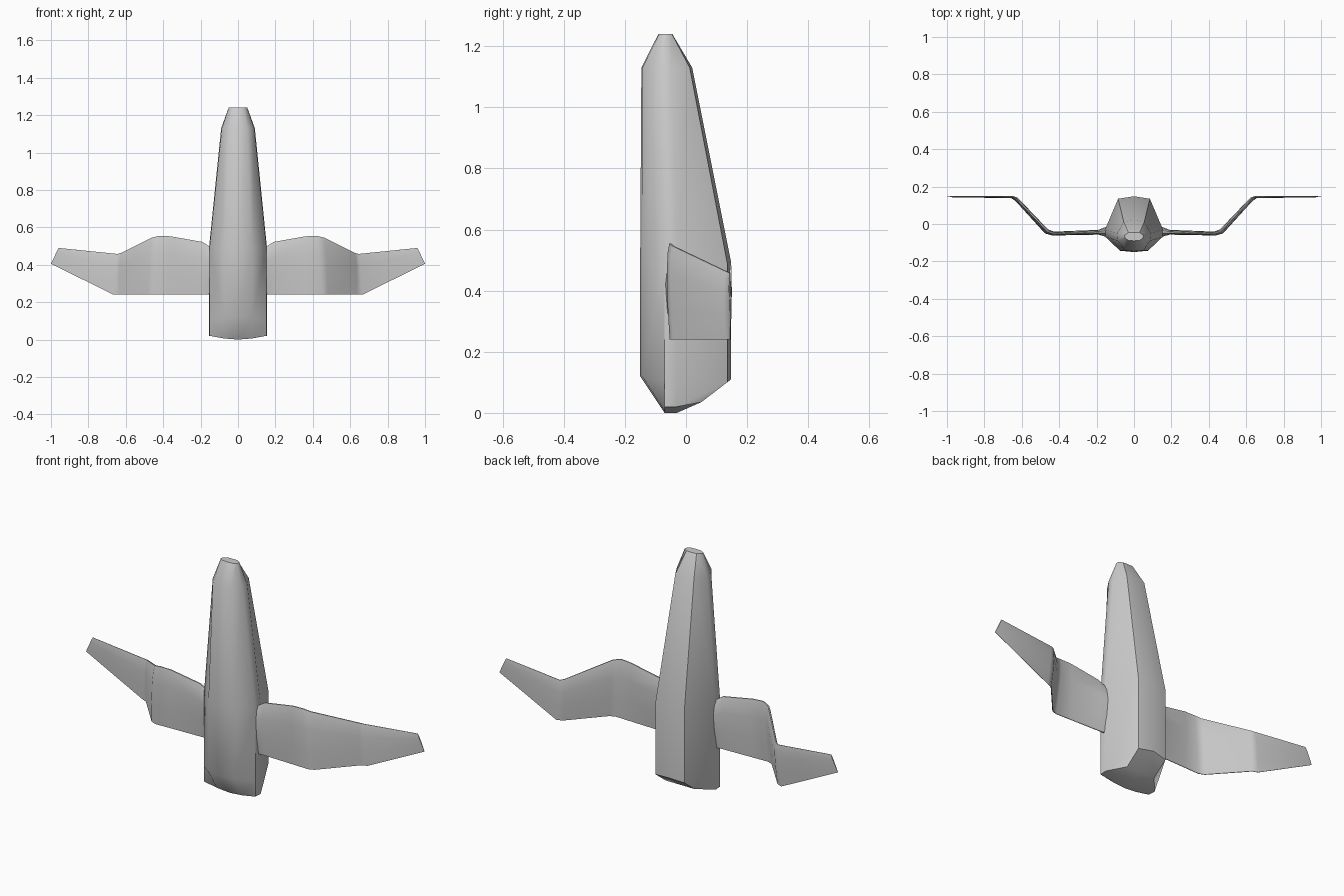
import bpy, bmesh
from math import radians
from mathutils import Vector

if "Cube" in bpy.data.objects:
    bpy.data.objects.remove(bpy.data.objects["Cube"])


def loft(bm, rings, closed):
    """Skin consecutive rings of points; returns the vertex rings."""
    vr = [[bm.verts.new(p) for p in r] for r in rings]
    n = len(vr[0])
    for a, b in zip(vr, vr[1:]):
        for i in range(n if closed else n - 1):
            j = (i + 1) % n
            bm.faces.new((a[i], a[j], b[j], b[i]))
    return vr


def finish(bm, name, angle):
    """Mirror across x, fix normals and make a smooth-shaded object."""
    bmesh.ops.mirror(bm, geom=bm.verts[:] + bm.edges[:] + bm.faces[:],
                     axis='X', merge_dist=0.0005)
    bmesh.ops.remove_doubles(bm, verts=bm.verts[:], dist=0.0005)
    bmesh.ops.recalc_face_normals(bm, faces=bm.faces[:])
    me = bpy.data.meshes.new(name)
    bm.to_mesh(me)
    bm.free()
    ob = bpy.data.objects.new(name, me)
    bpy.context.collection.objects.link(ob)
    bpy.ops.object.select_all(action='DESELECT')
    ob.select_set(True)
    bpy.context.view_layer.objects.active = ob
    bpy.ops.object.shade_smooth_by_angle(angle=radians(angle))


# fuselage: half cross-sections from front centre round to back centre
nose = [(0, -.07, 0), (.075, -.07, .006), (.152, -.07, .02),
        (.155, -.03, .02), (.085, .05, .035), (0, .05, .035)]
body = [(0, -.15), (.075, -.143), (.152, -.07),
        (.155, -.03), (.085, .135), (0, .148)]
low = [(x, y, z) for (x, y), z in zip(body, (.12, .12, .10, .10, .10, .11))]
mid = [(x, y, .49) for x, y in body]
shoulder = [(0, -.146, 1.13), (.05, -.142, 1.13), (.086, -.09, 1.13),
            (.09, -.05, 1.13), (.055, .012, 1.13), (0, .02, 1.13)]
tail = [(0, -.09, 1.24), (.03, -.088, 1.24), (.049, -.075, 1.24),
        (.05, -.06, 1.24), (.03, -.046, 1.24), (0, -.045, 1.24)]

bm = bmesh.new()
rings = loft(bm, [nose, low, mid, shoulder, tail], False)
keel = bm.verts.new((0, -.03, 0))
n = rings[0]
bm.faces.new((n[0], n[1], n[2], keel))
bm.faces.new((n[2], n[3], keel))
bm.faces.new((n[3], n[4], n[5], keel))
bm.faces.new(rings[-1])
finish(bm, "fuselage", 42)

# wing stations: upper x, z; lower x, z; y; half thickness; surface normal x
stations = [
    (.10, .48, .10, .24, -.042, .026, 0),
    (.155, .50, .155, .24, -.042, .025, 0),
    (.19, .522, .19, .24, -.044, .013, 0),
    (.36, .552, .36, .24, -.049, .011, 0),
    (.42, .555, .45, .24, -.052, .011, -.2),
    (.46, .545, .48, .24, -.040, .013, -.5),
    (.625, .463, .635, .24, .132, .011, -.5),
    (.645, .458, .665, .24, .144, .006, -.15),
    (.96, .49, 1.0, .405, .146, .003, 0),
]
# thin aerofoil outline: fraction down the chord, side offset
foil = [(0, .25), (.1, .75), (.3, 1), (.65, .75), (1, .15),
        (1, -.15), (.65, -.75), (.3, -1), (.1, -.75), (0, -.25)]

bm = bmesh.new()
rings = []
for xu, zu, xl, zl, y, th, nx in stations:
    nrm = Vector((nx, 1, 0)).normalized() * th
    rings.append([Vector((xu + (xl - xu) * c, y, zu + (zl - zu) * c)) + nrm * s
                  for c, s in foil])
vr = loft(bm, rings, True)
bm.faces.new(vr[0])
bm.faces.new(vr[-1])
finish(bm, "wings", 45)
